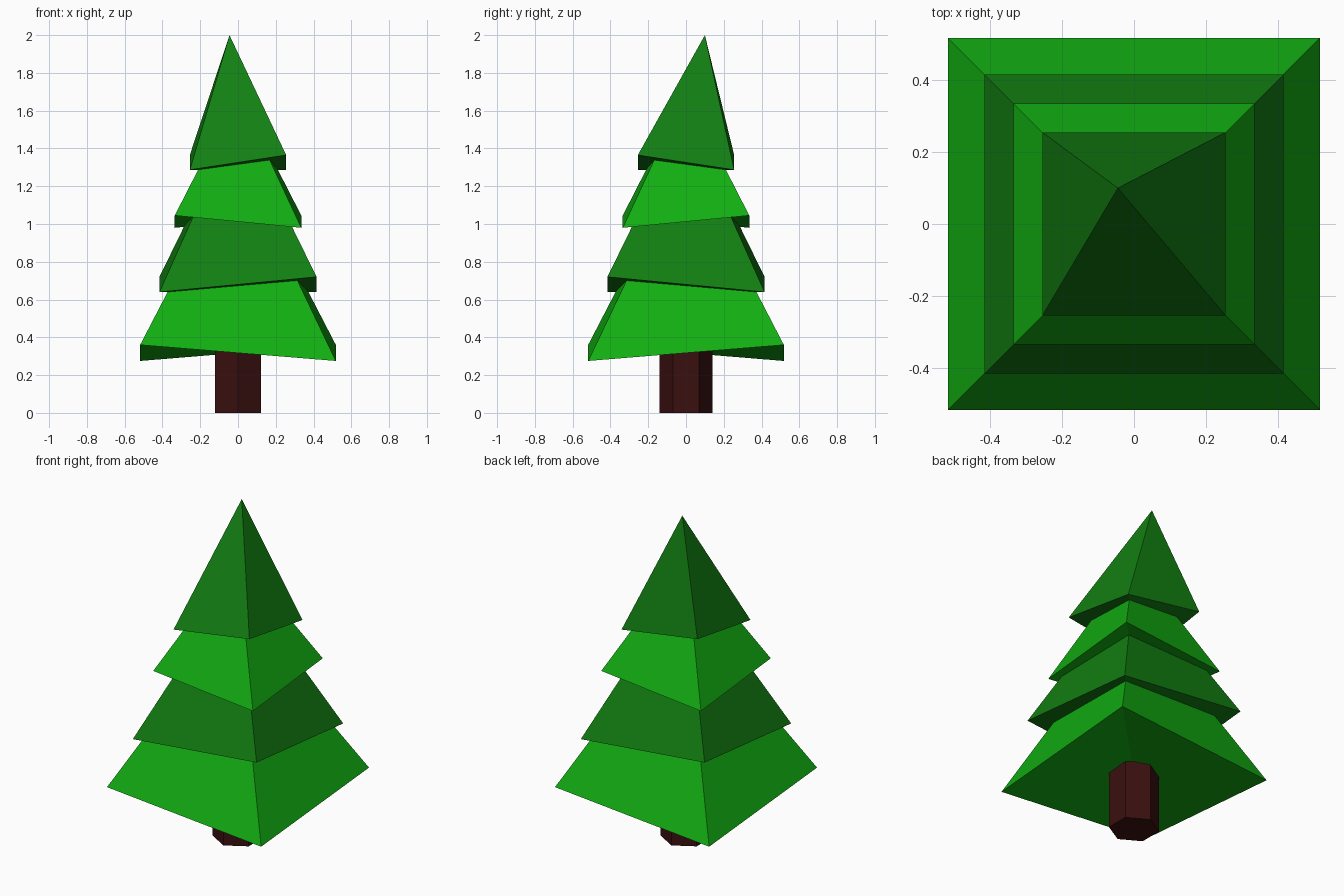
import bpy
import bmesh
import math

cube = bpy.data.objects.get("Cube")
if cube:
    bpy.data.objects.remove(cube, do_unlink=True)


def make_material(name, color):
    mat = bpy.data.materials.new(name)
    mat.use_nodes = True
    mat.diffuse_color = color
    bsdf = mat.node_tree.nodes["Principled BSDF"]
    bsdf.inputs["Base Color"].default_value = color
    bsdf.inputs["Roughness"].default_value = 0.9
    return mat


light_green = make_material("light green", (0.006, 0.42, 0.006, 1))
dark_green = make_material("dark green", (0.006, 0.21, 0.006, 1))
bark_brown = make_material("bark brown", (0.042, 0.005, 0.005, 1))


def finish(bm, name, mat):
    bmesh.ops.recalc_face_normals(bm, faces=bm.faces)
    mesh = bpy.data.meshes.new(name)
    bm.to_mesh(mesh)
    bm.free()
    mesh.materials.append(mat)
    obj = bpy.data.objects.new(name, mesh)
    bpy.context.collection.objects.link(obj)
    return obj


def foliage_tier(name, half, z_diagonal, z_other, apex, mat):
    """Square pyramid whose opposite base corners sit at two heights."""
    bm = bmesh.new()
    base = [bm.verts.new((sx * half, sy * half, z_diagonal if sx == sy else z_other))
            for sx, sy in ((-1, -1), (1, -1), (1, 1), (-1, 1))]
    tip = bm.verts.new(apex)
    for i in range(4):
        bm.faces.new((base[i], base[(i + 1) % 4], tip))
    # folded underside
    bm.faces.new((base[0], base[2], base[1]))
    bm.faces.new((base[0], base[3], base[2]))
    return finish(bm, name, mat)


# Foliage, bottom to top
foliage_tier("bottom_foliage", 0.518, 0.36, 0.275, (0, 0, 1.36), light_green)
foliage_tier("lower_middle_foliage", 0.416, 0.64, 0.72, (0, 0, 1.57), dark_green)
foliage_tier("upper_middle_foliage", 0.335, 1.045, 0.98, (0, 0, 1.70), light_green)
foliage_tier("top_foliage", 0.255, 1.287, 1.365, (-0.045, 0.1, 2.0), dark_green)

# Six-sided trunk with corners pointing front and back
trunk_height = 0.5
bm = bmesh.new()
bmesh.ops.create_cone(bm, cap_ends=True, segments=6, radius1=0.14, radius2=0.14,
                      depth=trunk_height)
for v in bm.verts:
    angle = math.pi / 2 + round(math.atan2(v.co.x, v.co.y) / (math.pi / 3)) * math.pi / 3
    v.co = (0.14 * math.cos(angle), 0.14 * math.sin(angle), v.co.z + trunk_height / 2)
finish(bm, "trunk", bark_brown)
